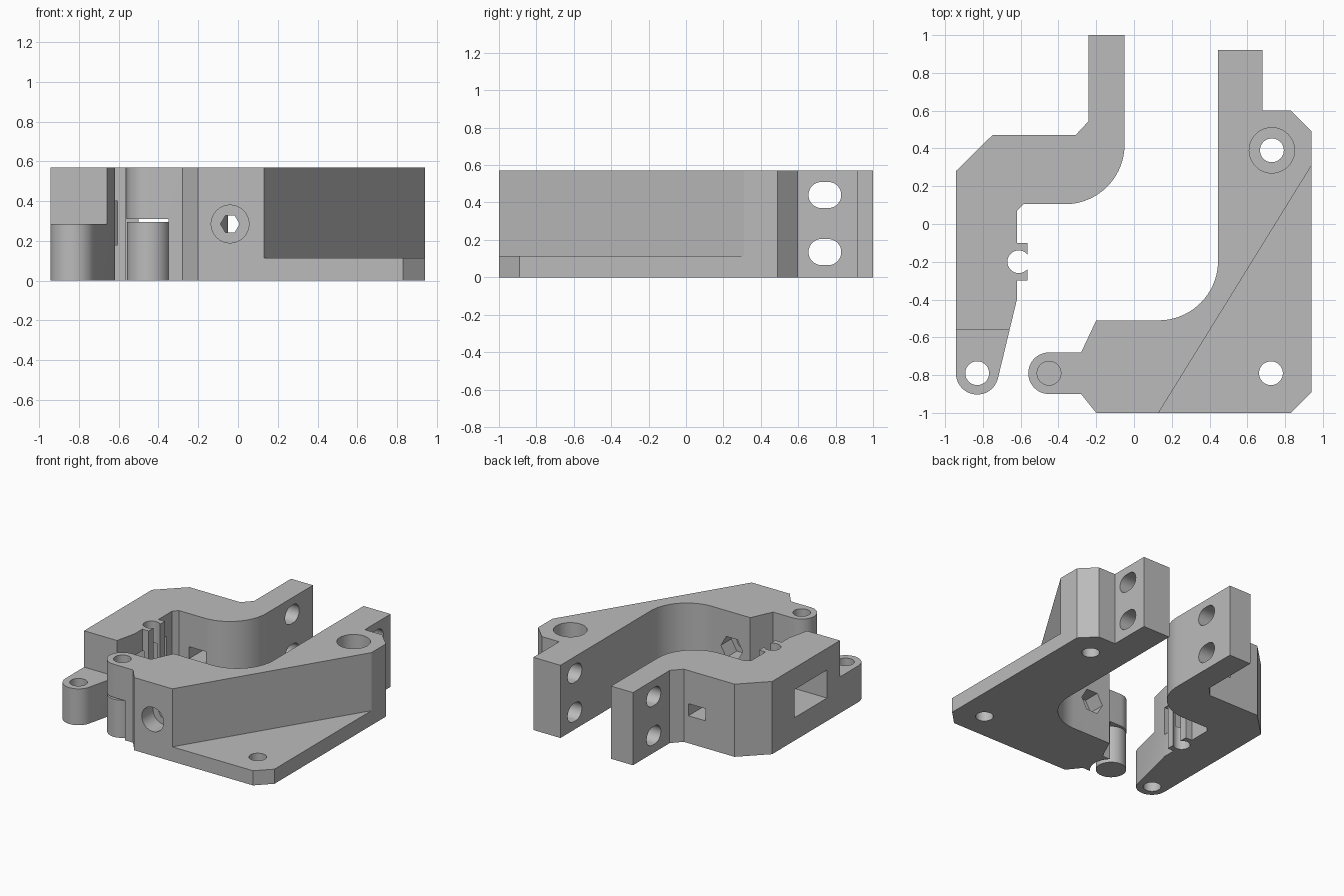
import bpy, bmesh, math
from mathutils import Matrix

if "Cube" in bpy.data.objects:
    bpy.data.objects.remove(bpy.data.objects["Cube"])

TOP = 0.57
BELOW, ABOVE = -0.1, 0.7

grey = bpy.data.materials.new("light grey")
grey.use_nodes = True
grey.diffuse_color = (0.5, 0.5, 0.5, 1)
grey.node_tree.nodes["Principled BSDF"].inputs["Base Color"].default_value = (0.5, 0.5, 0.5, 1)


def arc(cx, cy, r, start, end, n=24):
    """Points on an arc, angles in degrees."""
    steps = [math.radians(start + (end - start) * i / n) for i in range(n + 1)]
    return [(cx + r * math.cos(a), cy + r * math.sin(a)) for a in steps]


def prism(name, points, low, high, turn=None):
    """Extrude a flat outline; turn optionally rotates the extrusion."""
    bm = bmesh.new()
    base = bm.faces.new([bm.verts.new((x, y, low)) for x, y in points])
    moved = bmesh.ops.extrude_face_region(bm, geom=[base])["geom"]
    bmesh.ops.translate(bm, vec=(0, 0, high - low),
                        verts=[v for v in moved if isinstance(v, bmesh.types.BMVert)])
    if turn:
        bm.transform(turn)
    bmesh.ops.recalc_face_normals(bm, faces=bm.faces)
    mesh = bpy.data.meshes.new(name)
    bm.to_mesh(mesh)
    bm.free()
    mesh.materials.append(grey)
    obj = bpy.data.objects.new(name, mesh)
    bpy.context.collection.objects.link(obj)
    return obj


def disc(x, y, r, n=48):
    return arc(x, y, r, 0, 360 - 360 / n, n - 1)


def rect(x0, x1, y0, y1):
    return [(x0, y0), (x1, y0), (x1, y1), (x0, y1)]


def cut(target, points, low=BELOW, high=ABOVE, turn=None):
    """Remove an extruded outline from the target."""
    tool = prism("cutter", points, low, high, turn)
    tool.hide_render = True
    mod = target.modifiers.new("cut", "BOOLEAN")
    mod.operation, mod.solver, mod.object = "DIFFERENCE", "EXACT", tool
    bpy.context.view_layer.objects.active = target
    bpy.ops.object.modifier_apply(modifier=mod.name)
    bpy.data.objects.remove(tool)


# Outline axes mapped to (y, z) extruded along x, and (x, z) extruded along y
ALONG_X = Matrix(((0, 0, 1, 0), (1, 0, 0, 0), (0, 1, 0, 0), (0, 0, 0, 1)))
ALONG_Y = Matrix(((1, 0, 0, 0), (0, 0, 1, 0), (0, 1, 0, 0), (0, 0, 0, 1)))


def cut_arm_slots(target, x0, x1):
    for z in (0.135, 0.44):
        slot = arc(0.725, z, 0.07, 90, 270) + arc(0.76, z, 0.07, -90, 90)
        cut(target, slot, x0, x1, ALONG_X)


# Large bracket with base plate
large = prism("large_bracket", [
    (0.445, 0.92), (0.68, 0.92), (0.68, 0.6), (0.83, 0.6), (0.94, 0.49),
    (0.94, -0.89), (0.83, -1), (-0.2, -1), (-0.28, -0.9)]
    + arc(-0.45, -0.79, 0.11, 270, 90)
    + [(-0.28, -0.68), (-0.2, -0.51)]
    + arc(0.13, -0.195, 0.315, 270, 360), 0, TOP)

# Diagonal wall above the base plate
cut(large, [(0.006, -1.2), (0.13, -1), (0.94, 0.31), (1.126, 0.61), (1.3, -1.2)], 0.115)

# Bolt holes and counterbore
cut(large, disc(0.73, 0.39, 0.12), 0.115)
cut(large, disc(0.73, 0.39, 0.063))
cut(large, disc(0.725, -0.79, 0.063))
cut_arm_slots(large, 0.3, 0.8)

# Clamp screw: round recess at the front, hexagonal bore and nut pocket
cut(large, disc(-0.04, 0.285, 0.095), -1.2, -0.86, ALONG_Y)
cut(large, disc(-0.04, 0.285, 0.048, 6), -1.1, -0.4, ALONG_Y)
cut(large, disc(-0.04, 0.285, 0.095, 6), -0.64, -0.4, ALONG_Y)

# Hinge knuckle with clearance under it
cut(large, disc(-0.45, -0.79, 0.15), BELOW, 0.31)
cut(large, disc(-0.45, -0.79, 0.063))
support = prism("hinge_support", disc(-0.45, -0.79, 0.108), 0, 0.295)

# Small bracket, including the clip block on its inner wall
small = prism("small_bracket", [(-0.24, 1), (-0.05, 1)]
    + arc(-0.365, 0.42, 0.315, 0, -90)
    + [(-0.585, 0.105), (-0.62, 0.07), (-0.62, -0.1), (-0.565, -0.1),
       (-0.565, -0.3), (-0.62, -0.3), (-0.62, -0.4)]
    + arc(-0.83, -0.79, 0.113, -13, -180)
    + [(-0.943, 0.28), (-0.75, 0.47), (-0.31, 0.47), (-0.24, 0.545)], 0, TOP)

# Lower hinge knuckle and its pin hole
cut(small, rect(-1.1, -0.5, -1.1, -0.56), 0.285)
cut(small, disc(-0.83, -0.79, 0.063))

# Arm slots, side window and back wall window
cut_arm_slots(small, -0.4, 0.1)
cut(small, rect(-0.4, 0.0, 0.18, 0.4), -1.1, -0.605, ALONG_X)
cut(small, rect(-0.5, -0.35, 0.215, 0.31), 0.0, 0.6, ALONG_Y)

# Clip bore and its narrow mouth
cut(small, disc(-0.61, -0.2, 0.06))
cut(small, rect(-0.61, -0.5, -0.235, -0.165))

# Smooth the round surfaces and keep the edges crisp
bpy.ops.object.select_all(action="DESELECT")
for part in (large, support, small):
    part.select_set(True)
bpy.context.view_layer.objects.active = large
bpy.ops.object.shade_smooth_by_angle(angle=math.radians(30))
